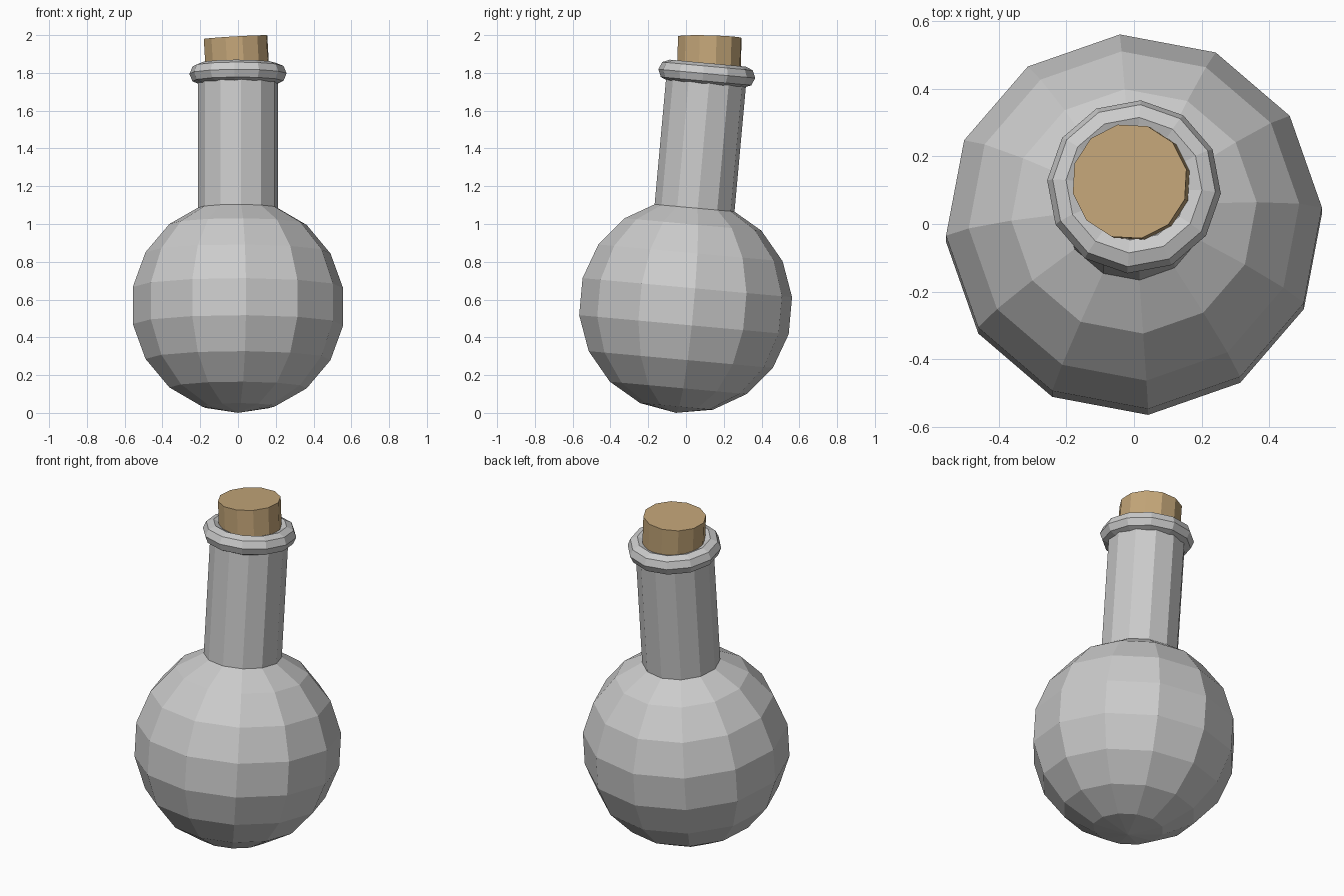
import bpy
from math import radians, sin, cos
from mathutils import Vector, Matrix, Euler

if "Cube" in bpy.data.objects:
    bpy.data.objects.remove(bpy.data.objects["Cube"])

TILT = radians(-5.2)              # whole flask leans back towards +y
SIDES = 12
CENTRE = Vector((0, -0.002, 0.565))
LEAN = Matrix.Rotation(TILT, 4, 'X')


def place(name, dist, spin):
    """Put the active primitive on the leaning axis, dist from the bulb centre."""
    ob = bpy.context.object
    ob.name = name
    spun = LEAN @ Matrix.Rotation(radians(spin), 4, 'Z')
    ob.matrix_world = Matrix.Translation(CENTRE + LEAN @ Vector((0, 0, dist))) @ spun
    return ob


# round bulb
bpy.ops.mesh.primitive_uv_sphere_add(segments=SIDES, ring_count=9, radius=0.567)
bulb = bpy.context.object
# an odd ring count gives a straight equatorial band
place("flask_bulb", 0, 4.3)

# straight neck, its foot buried in the bulb
bpy.ops.mesh.primitive_cylinder_add(vertices=SIDES, radius=0.213, depth=0.78)
# primitive cylinders start on +y, a multiple of the side angle
place("flask_neck", 0.85, 4.5)

# rounded lip
bpy.ops.mesh.primitive_torus_add(major_segments=SIDES, minor_segments=8,
                                 major_radius=0.202, minor_radius=0.056)
place("flask_lip", 1.236, -4.4)

# cork, set slightly crooked
bpy.ops.mesh.primitive_cylinder_add(vertices=SIDES, radius=0.172, depth=0.26)
cork = bpy.context.object
cork.name = "cork"
rot = Euler((radians(-1.5), radians(-3.3), 0)).to_matrix().to_4x4()
cork.matrix_world = (Matrix.Translation((-0.013, 0.126, 1.989)) @ rot
                     @ Matrix.Rotation(radians(12), 4, 'Z')
                     @ Matrix.Translation((0, 0, -0.13)))
mat = bpy.data.materials.new("cork_brown")
mat.diffuse_color = (0.55, 0.38, 0.19, 1)
mat.use_nodes = True
mat.node_tree.nodes["Principled BSDF"].inputs["Base Color"].default_value = mat.diffuse_color
cork.data.materials.append(mat)
